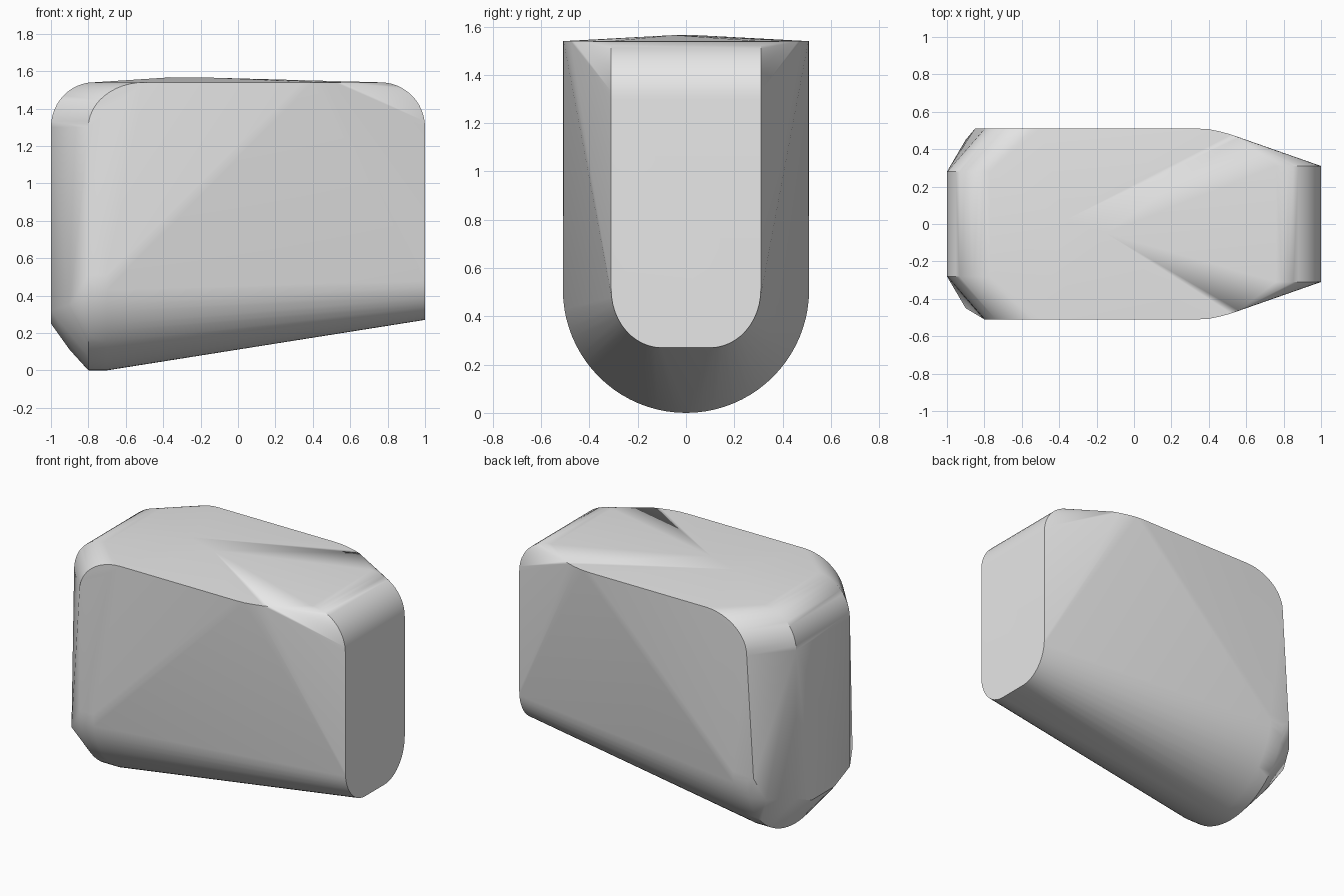
import bpy, bmesh, math

cube = bpy.data.objects.get("Cube")
if cube:
    bpy.data.objects.remove(cube, do_unlink=True)

TOP = 1.54        # height of the top rim
HALF = 0.51       # half width of the body
SHOULDER = 1.30   # where the rounded upper corners begin

points = []


def arc(cx, cz, rx, rz, start, end, steps=12):
    """Points (horizontal, z) along an elliptical arc, in degrees."""
    result = []
    for i in range(steps + 1):
        a = math.radians(start + (end - start) * i / steps)
        result.append((cx + rx * math.cos(a), cz + rz * math.sin(a)))
    return result


def both(x, y, z):
    points.extend([(x, y, z), (x, -y, z)])


# Full-width round belly
for x in (-0.8, -0.7):
    for y, z in arc(0, HALF, HALF, HALF, 180, 360, 40):
        points.append((x, y, z))

# Rounded upper corners of the side panels
for x, z in arc(-0.5, SHOULDER, 0.3, TOP - SHOULDER, 180, 90):
    both(x, HALF, z)

# Rounded upper corners of the two end caps
for x, z in arc(-0.77, SHOULDER, 0.23, TOP - SHOULDER, 180, 90):
    both(x, 0.28, z)
for x, z in arc(0.76, SHOULDER, 0.24, TOP - SHOULDER, 0, 90):
    both(x, 0.31, z)

# Top rim, curving in towards the narrow end
for x, y in ((0.34, HALF), (0.4, 0.507), (0.46, 0.495), (0.52, 0.478), (0.56, 0.463)):
    both(x, y, TOP)

# Narrow end cap with rounded lower corners
for y, z in arc(0.1, 0.51, 0.21, 0.24, 0, -90):
    both(1.0, y, z)

# Chamfered lower corners of the wide end
for x, y, z in ((-0.9, 0.45, 0.35), (-0.9, 0.2, 0.15), (-0.9, 0, 0.11),
                (-1.0, 0.28, 0.32), (-1.0, 0.12, 0.25)):
    both(x, y, z)
points.append((-0.85, HALF, 0.5))

# Shallow crown on top
points += [(-0.37, 0.02, 1.566), (-0.15, -0.05, 1.565)]

# Wrap one convex shell around the sections
bm = bmesh.new()
for p in points:
    bm.verts.new(p)
bmesh.ops.remove_doubles(bm, verts=bm.verts[:], dist=0.001)
bmesh.ops.convex_hull(bm, input=bm.verts[:], use_existing_faces=False)
loose = [v for v in bm.verts if not v.link_faces]
bmesh.ops.delete(bm, geom=loose, context='VERTS')
bmesh.ops.dissolve_limit(bm, angle_limit=math.radians(0.3),
                         verts=bm.verts[:], edges=bm.edges[:])
bmesh.ops.recalc_face_normals(bm, faces=bm.faces[:])
mesh = bpy.data.meshes.new("rounded_body")
bm.to_mesh(mesh)
bm.free()

body = bpy.data.objects.new("rounded_body", mesh)
bpy.context.collection.objects.link(body)

# Plain light grey surface
grey = bpy.data.materials.new("light_grey")
grey.use_nodes = True
colour = (0.8, 0.8, 0.8, 1.0)
grey.diffuse_color = colour
grey.node_tree.nodes["Principled BSDF"].inputs["Base Color"].default_value = colour
mesh.materials.append(grey)

bpy.ops.object.select_all(action='DESELECT')
body.select_set(True)
bpy.context.view_layer.objects.active = body
bpy.ops.object.shade_smooth_by_angle(angle=math.radians(35))
